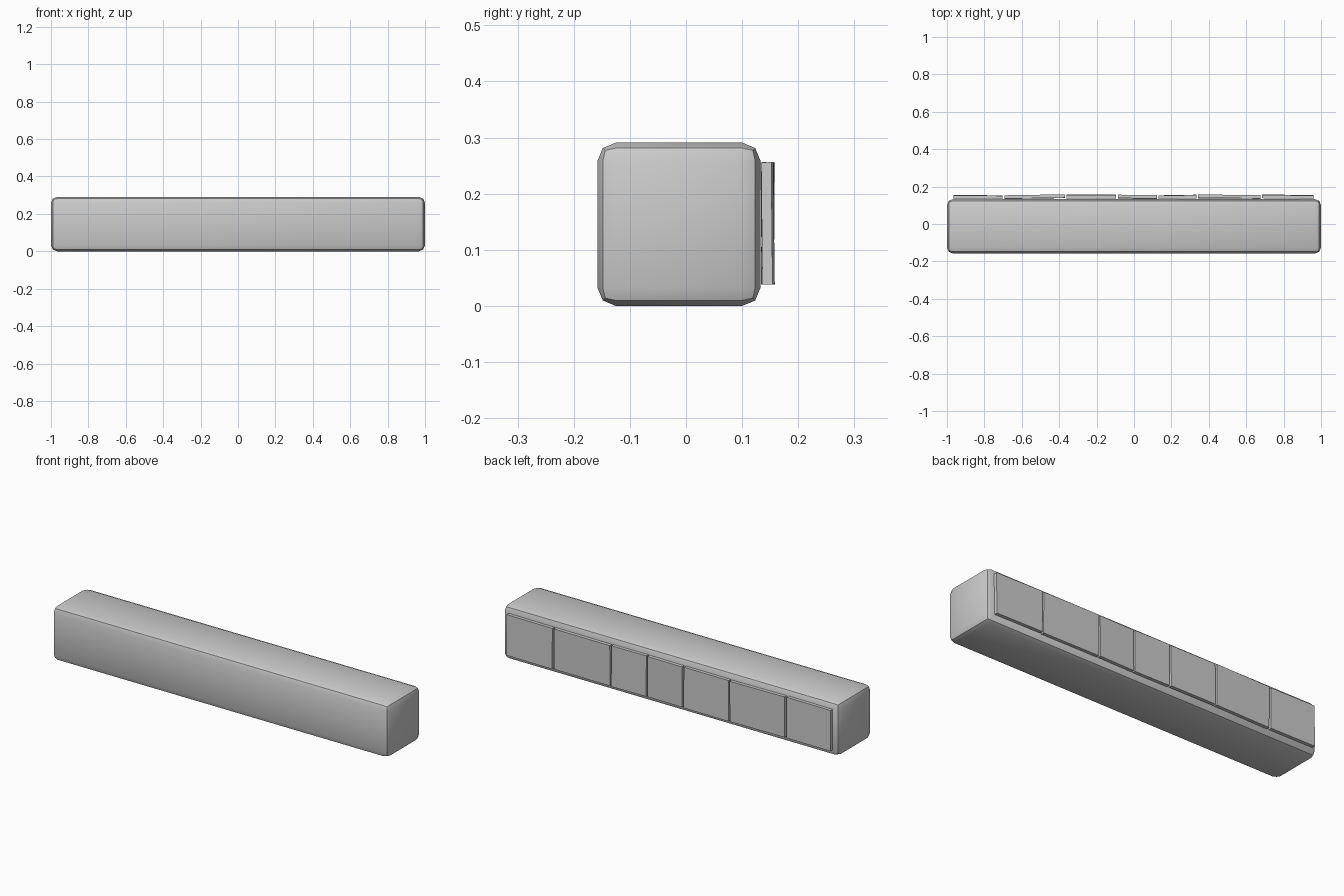
import bpy, math

if "Cube" in bpy.data.objects:
    bpy.data.objects.remove(bpy.data.objects["Cube"])


def box(name, size, loc, rot=(0, 0, 0), bevel=0, segments=1):
    bpy.ops.mesh.primitive_cube_add(size=1, location=loc, rotation=rot)
    ob = bpy.context.object
    ob.name = name
    ob.scale = size
    bpy.ops.object.transform_apply(location=False, rotation=False, scale=True)
    if bevel:
        mod = ob.modifiers.new("bevel", "BEVEL")
        mod.width = bevel
        mod.segments = segments
        bpy.ops.object.modifier_apply(modifier=mod.name)
    return ob


# Long rounded beam
beam = box("beam", (2.0, 0.291, 0.291), (0, -0.0125, 0.1455), bevel=0.033, segments=2)
bpy.ops.object.shade_smooth_by_angle(angle=math.radians(30))

# Row of slightly uneven panels on the back: x start, x end, y centre, tilt x, tilt z (degrees)
panels = [
    (-0.966, -0.703, 0.144, 0.6, -0.5),
    (-0.692, -0.370, 0.146, -0.5, 0.9),
    (-0.362, -0.095, 0.147, 0.8, -0.3),
    (-0.085, 0.122, 0.145, -0.7, -0.7),
    (0.130, 0.335, 0.145, 0.5, 1.0),
    (0.343, 0.676, 0.146, -0.6, -0.4),
    (0.685, 0.960, 0.146, 0.6, -0.8),
]
for i, (x0, x1, y, tx, tz) in enumerate(panels):
    box(f"back_panel_{i + 1}", (x1 - x0, 0.018, 0.218), ((x0 + x1) / 2, y, 0.147),
        (math.radians(tx), 0, math.radians(tz)))
